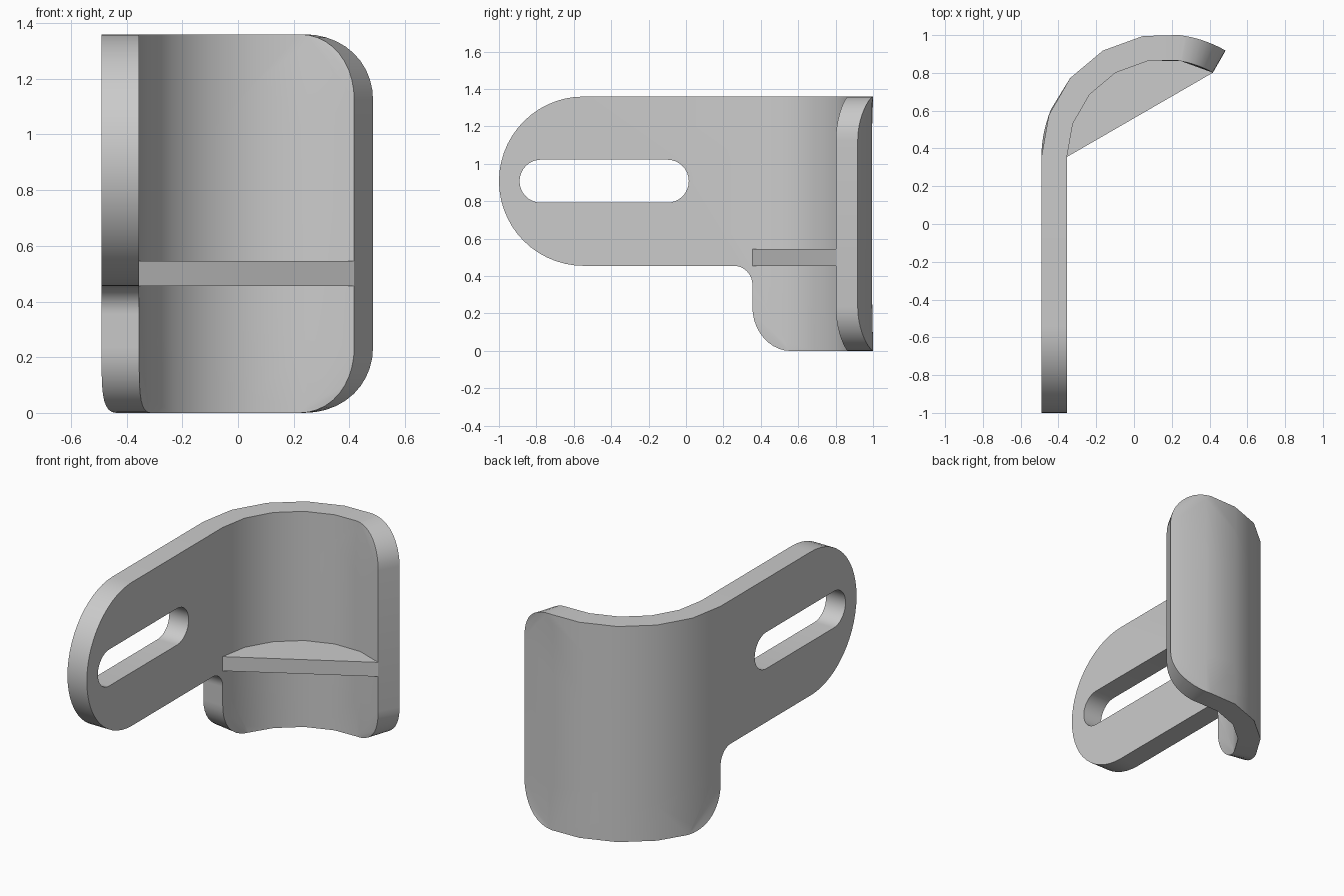
import bpy, bmesh
from math import sin, cos, pi, radians

if "Cube" in bpy.data.objects:
    bpy.data.objects.remove(bpy.data.objects["Cube"])

# Bend geometry
CX, CY = 0.16, 0.355
R_OUT, R_IN = 0.65, 0.515
R_MID = (R_OUT + R_IN) / 2
SWEEP = radians(120)
STEPS = 6
TOP, ARM_LOW = 1.36, 0.455
CORNER = 0.235

steel = bpy.data.materials.new("grey steel")
steel.use_nodes = True
GREY = (0.6, 0.6, 0.6, 1)
steel.diffuse_color = GREY
steel.node_tree.nodes["Principled BSDF"].inputs["Base Color"].default_value = GREY


def arc(cx, cy, r, start, end, n=10):
    """Points on an arc, angles in degrees."""
    angles = [radians(start + (end - start) * i / n) for i in range(n + 1)]
    return [(cx + r * cos(a), cy + r * sin(a)) for a in angles]


def bent(s, radius):
    """Position on the plate at length s past the start of the bend."""
    if s <= 0:
        return CX - radius, CY + s
    a = pi - s / R_MID
    return CX + radius * cos(a), CY + radius * sin(a)


def add_loop(bm, points):
    verts = [bm.verts.new((0, s, z)) for s, z in points]
    return [bm.edges.new((v, verts[i - 1])) for i, v in enumerate(verts)]


def finish(bm, name):
    bmesh.ops.recalc_face_normals(bm, faces=bm.faces[:])
    mesh = bpy.data.meshes.new(name)
    bm.to_mesh(mesh)
    bm.free()
    mesh.materials.append(steel)
    obj = bpy.data.objects.new(name, mesh)
    bpy.context.collection.objects.link(obj)
    bpy.ops.object.select_all(action="DESELECT")
    obj.select_set(True)
    bpy.context.view_layer.objects.active = obj
    bpy.ops.object.shade_smooth_by_angle(angle=radians(30))


# Flat outline of the bracket: slotted arm, fillet and rounded tab
end = SWEEP * R_MID
half = (TOP - ARM_LOW) / 2
mid = (TOP + ARM_LOW) / 2
tip = -1 - CY + half
outline = (arc(tip, mid, half, 90, 270, 28)
           + arc(-0.1, ARM_LOW - 0.1, 0.1, 90, 0)
           + arc(CORNER, CORNER, CORNER, 180, 270)
           + arc(end - CORNER, CORNER, CORNER, 270, 360)
           + arc(end - CORNER, TOP - CORNER, CORNER, 0, 90))
slot_r = 0.115
slot = (arc(-0.89 + slot_r - CY, mid, slot_r, 90, 270, 16)
        + arc(0.015 - slot_r - CY, mid, slot_r, -90, 90, 16))

# Fill the outline, cut it at each bend line, thicken and bend it
bm = bmesh.new()
edges = add_loop(bm, outline) + add_loop(bm, slot)
bmesh.ops.triangle_fill(bm, use_beauty=True, edges=edges)
for i in range(STEPS):
    bmesh.ops.bisect_plane(bm, geom=bm.verts[:] + bm.edges[:] + bm.faces[:], dist=1e-5,
                           plane_co=(0, end * i / STEPS, 0), plane_no=(0, 1, 0))
result = bmesh.ops.extrude_face_region(bm, geom=bm.faces[:])
inner = {v for v in result["geom"] if isinstance(v, bmesh.types.BMVert)}
for v in bm.verts:
    v.co.x, v.co.y = bent(v.co.y, R_IN if v in inner else R_OUT)
finish(bm, "bent_bracket_plate")

# Shelf web filling the inside of the bend, sunk a little into the plate
bm = bmesh.new()
section = [bent(end * i / STEPS, R_IN + (0.01 if 0 < i < STEPS else 0))
           for i in range(STEPS + 1)]
face = bm.faces.new([bm.verts.new((x, y, ARM_LOW)) for x, y in section])
result = bmesh.ops.extrude_face_region(bm, geom=[face])
for v in result["geom"]:
    if isinstance(v, bmesh.types.BMVert):
        v.co.z += 0.09
finish(bm, "shelf_web")
